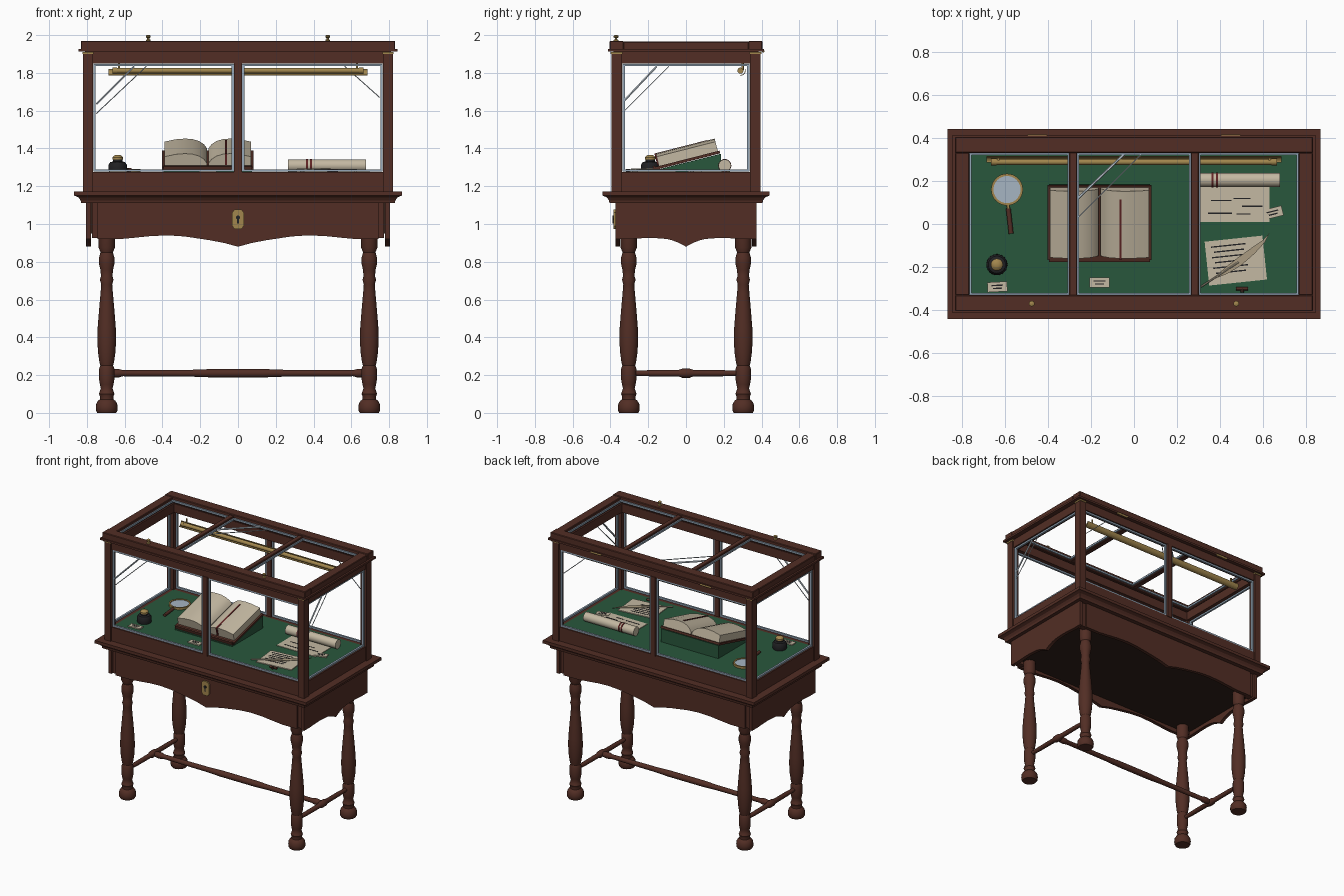
import bpy, bmesh
from math import pi, sin, cos, radians
from mathutils import Matrix, Vector

if "Cube" in bpy.data.objects:
    bpy.data.objects.remove(bpy.data.objects["Cube"])

def material(name, c):
    m = bpy.data.materials.new(name)
    m.diffuse_color = (*c, 1)
    m.use_nodes = True
    m.node_tree.nodes["Principled BSDF"].inputs["Base Color"].default_value = m.diffuse_color
    return m

WOOD = material("wood", (0.085, 0.027, 0.018))
DARK = material("dark_wood", (0.03, 0.015, 0.01))
FELT = material("felt", (0.022, 0.095, 0.045))
PAPER = material("paper", (0.55, 0.48, 0.36))
BRASS = material("brass", (0.36, 0.24, 0.075))
GLASS = material("glass_edge", (0.30, 0.39, 0.48))
SHINE = material("glass_shine", (0.60, 0.68, 0.75))
INK = material("ink", (0.015, 0.015, 0.017))
RED = material("red", (0.12, 0.018, 0.018))
T, R = Matrix.Translation, Matrix.Rotation
UP = R(pi / 2, 4, 'X')   # local y -> z, extrusion along y
SIDE = R(pi / 2, 4, 'Z')
ALONG_X = Matrix(((0, 0, 1, 0), (1, 0, 0, 0), (0, 1, 0, 0), (0, 0, 0, 1)))  # profile in y-z

def finish(name, bm, mat, M=Matrix(), bevel=0, smooth=False):
    bmesh.ops.transform(bm, matrix=M, verts=bm.verts)
    bmesh.ops.recalc_face_normals(bm, faces=bm.faces)
    me = bpy.data.meshes.new(name)
    bm.to_mesh(me)
    bm.free()
    ob = bpy.data.objects.new(name, me)
    bpy.context.collection.objects.link(ob)
    me.materials.append(mat)
    if bevel:
        b = ob.modifiers.new("bevel", 'BEVEL')
        b.width, b.segments = bevel, 1
    if smooth:
        bpy.ops.object.select_all(action='DESELECT')
        ob.select_set(True)
        bpy.context.view_layer.objects.active = ob
        bpy.ops.object.shade_smooth_by_angle(angle=radians(35))
    return ob

def box(name, lo, hi, mat, bevel=0, M=Matrix()):
    lo, hi = Vector(lo), Vector(hi)
    bm = bmesh.new()
    bmesh.ops.create_cube(bm, size=1)
    D = Matrix.Diagonal((*(abs(v) for v in hi - lo), 1))
    return finish(name, bm, mat, M @ T((lo + hi) / 2) @ D, bevel)

def prism(name, pts, depth, mat, M=Matrix(), smooth=False):
    bm = bmesh.new()
    a, b = ([bm.verts.new((x, y, s * depth / 2)) for x, y in pts] for s in (-1, 1))
    bm.faces.new(a)
    bm.faces.new(b)
    for i in range(len(pts)):
        j = (i + 1) % len(pts)
        bm.faces.new((a[i], a[j], b[j], b[i]))
    return finish(name, bm, mat, M, 0, smooth)

def lathe(name, prof, mat, M=Matrix(), n=24, closed=False):
    bm = bmesh.new()
    rings = [[bm.verts.new((r * cos(2 * pi * i / n), r * sin(2 * pi * i / n), z)) for i in range(n)]
             for r, z in prof]
    pairs = list(zip(rings, rings[1:])) + ([(rings[-1], rings[0])] if closed else [])
    for a, b in pairs:
        for i in range(n):
            bm.faces.new((a[i], a[(i + 1) % n], b[(i + 1) % n], b[i]))
    if not closed:
        bm.faces.new(rings[0])
        bm.faces.new(rings[-1])
    return finish(name, bm, mat, M, 0, True)

def rod(name, p, q, r, mat, n=16):
    p, d = Vector(p), Vector(q) - Vector(p)
    return lathe(name, [(r, 0), (r, d.length)], mat, T(p) @ d.to_track_quat('Z', 'Y').to_matrix().to_4x4(), n)

def ring(name, hx, hy, prof, mat, M=Matrix()):
    """Mitred rectangular frame: profile of (outward offset, z)."""
    bm = bmesh.new()
    k = [[bm.verts.new((sx * (hx + o), sy * (hy + o), z)) for o, z in prof]
         for sx, sy in ((-1, -1), (1, -1), (1, 1), (-1, 1))]
    for c in range(4):
        for i in range(len(prof)):
            j, a, b = (i + 1) % len(prof), k[c], k[(c + 1) % 4]
            bm.faces.new((a[i], b[i], b[j], a[j]))
    return finish(name, bm, mat, M)

def rect(o0, o1, z0, z1):
    return [(o0, z0), (o1, z0), (o1, z1), (o0, z1)]

# turned legs and corner blocks
LEG = [(.05, 0), (.057, .012), (.058, .03), (.055, .05), (.046, .064), (.036, .072), (.036, .088), (.041, .1), (.036, .115),
       (.031, .13), (.036, .15), (.04, .175), (.04, .235), (.034, .25), (.039, .27), (.046, .32), (.05, .39),
       (.048, .45), (.041, .54), (.033, .63), (.029, .68), (.036, .705), (.03, .725), (.034, .76), (.041, .79),
       (.041, .82), (.033, .85), (.043, .875), (.043, 1.0)]
for sx in (-1, 1):
    for sy in (-1, 1):
        lathe("leg", LEG, WOOD, T((sx * .695, sy * .303, 0)))
        box("corner_block", (sx * .725, sy * .32, .925), (sx * .772, sy * .362, 1.115), WOOD)

# H stretcher
for sx in (-1, 1):
    lathe("side_stretcher", [(.013, -.28), (.016, -.2), (.017, -.04), (.024, -.02), (.024, .02), (.017, .04),
                             (.016, .2), (.013, .28)], WOOD, T((sx * .695, 0, .21)) @ UP, 16)
lathe("long_stretcher", [(.014, -.69), (.022, -.655), (.022, -.63), (.016, -.61), (.018, -.25), (.022, -.14), (.022, .14),
                         (.018, .25), (.016, .61), (.022, .63), (.022, .655), (.014, .69)],
      WOOD, T((0, 0, .21)) @ R(pi / 2, 4, 'Y'), 16)

# shaped aprons
def apron(name, half, M):
    edge = [(1, .92), (.84, .92), (.74, .927), (.62, .936), (.5, .94), (.38, .934), (.27, .922), (.2, .914), (.1, .9)]
    flat = .3 if half < .5 else 1
    pts = [(u * half, .92 + (z - .92) * (flat if z > .92 else 1)) for u, z in edge]
    prism(name, pts + [(0, .88)] + [(-x, z) for x, z in pts[::-1]] + [(-half, 1.115), (half, 1.115)],
          .025, WOOD, M @ UP)
for s, f, d in ((-1, "front_apron", "left_apron"), (1, "back_apron", "right_apron")):
    apron(f, .745, T((0, s * .362, 0)))
    apron(d, .372, T((s * .791, 0, 0)) @ SIDE)

# lock plate
oct_ = [(.018, -.052), (.031, -.035), (.031, .035), (.018, .052)]
prism("lock_plate", oct_ + [(-x, z) for x, z in oct_[::-1]], .012, BRASS, T((0, -.379, 1.025)) @ UP)
rod("keyhole", (0, -.38, 1.035), (0, -.388, 1.035), .011, INK)
box("keyhole_slot", (-.004, -.388, 1.002), (.004, -.38, 1.035), INK)

# table top with moulded edge, closed box body beneath
ring("top_moulding", .8, .375, [(-.1, 1.11), (.03, 1.11), (.033, 1.125), (.043, 1.14), (.058, 1.147), (.067, 1.15),
                                (.067, 1.172), (-.1, 1.172)], WOOD)
box("underside_body", (-.777, -.349, .95), (.777, .349, 1.165), DARK)
box("felt_deck", (-.77, -.345, 1.165), (.77, .345, 1.275), FELT)

# case frame
ring("base_rail", .81, .385, rect(-.045, 0, 1.17, 1.275), WOOD)
ring("upper_rail", .81, .385, rect(-.045, 0, 1.85, 1.915), WOOD)
for sx in (-1, 1):
    for sy in (-1, 1):
        box("corner_post", (sx * .768, sy * .338, 1.172), (sx * .82, sy * .395, 1.9), WOOD)
        box("post_cap", (sx * .765, sy * .335, 1.9), (sx * .824, sy * .399, 1.91), BRASS)
for s in (-1, 1):
    box("centre_bar", (-.02, s * .36, 1.27), (.02, s * .39, 1.855), WOOD)
    for c in (-.394, .394):
        ring("long_pane_edge", .372, .285, rect(-.012, 0, -.007, .007), GLASS, T((c, s * .372, 1.5625)) @ UP)
    ring("end_pane_edge", .336, .285, rect(-.012, 0, -.007, .007), GLASS, T((s * .795, 0, 1.5625)) @ SIDE @ UP)

# lid
ring("lid_bead", .845, .412, rect(-.06, 0, 1.912, 1.926), WOOD)
for s in (-1, 1):
    box("lid_long_rail", (-.832, s * .33, 1.922), (.832, s * .405, 1.97), WOOD, .004)
    box("lid_end_rail", (s * .765, -.331, 1.922), (s * .832, .331, 1.966), WOOD, .004)
    box("lid_bar", (s * .283 - .018, -.335, 1.925), (s * .283 + .018, .335, 1.96), WOOD, .003)
    ring("lid_pane_edge", .233, .33, rect(-.01, 0, 1.935, 1.948), GLASS, T((s * .533, 0, 0)))
    # knobs and hinges
    lathe("lid_knob", [(.013, 1.968), (.013, 1.974), (.006, 1.978), (.006, 1.984), (.013, 1.989), (.013, 1.996),
                       (.007, 2)], BRASS, T((s * .475, -.37, 0)), 16)
    rod("hinge_barrel", (s * .45 - .045, .409, 1.914), (s * .45 + .045, .409, 1.914), .007, BRASS)
    # lamp brackets and end collars
    rod("lamp_bracket", (s * .63, .3, 1.815), (s * .63, .3, 1.855), .006, BRASS)
    rod("lamp_collar", (s * .64, .288, 1.812), (s * .665, .288, 1.812), .016, BRASS)
ring("lid_pane_edge", .265, .33, rect(-.01, 0, 1.935, 1.948), GLASS)
# lamp tube with curved reflector
rod("lamp_tube", (-.66, .288, 1.812), (.66, .288, 1.812), .014, BRASS)
ANG = [radians(-95 + 16 * i) for i in range(8)]
prism("lamp_reflector", [(.288 + .028 * cos(a), 1.813 + .028 * sin(a)) for a in ANG] +
      [(.288 + .024 * cos(a), 1.813 + .024 * sin(a)) for a in ANG[::-1]], 1.37, BRASS, ALONG_X)

# reflection streaks on the panes
for p, q, r in [((-.75, -.372, 1.635), (-.55, -.372, 1.835), .006), ((-.75, -.372, 1.585), (-.485, -.372, 1.835), .003),
                ((.795, -.325, 1.655), (.795, -.155, 1.835), .006), ((.795, -.325, 1.6), (.795, -.09, 1.835), .003),
                ((.565, .372, 1.835), (.75, .372, 1.67), .003),
                ((-.26, .12, 1.941), (-.045, .325, 1.941), .006), ((-.26, .03, 1.941), (.035, .325, 1.941), .003)]:
    rod("glass_streak", p, q, r, SHINE, 6)

# book stand, cover, pages and ribbon
prism("book_stand", [(-.175, 1.27), (.185, 1.27), (.185, 1.372), (-.175, 1.282)], .47, FELT, T((-.16, 0, 0)) @ ALONG_X)
B = T((-.16, .008, 1.332)) @ R(radians(14.3), 4, 'X')
box("book_cover", (-.242, -.178, -.002), (.242, .178, .013), WOOD, 0, B)
box("stand_ledge", (-.235, -.186, -.003), (.235, -.172, .02), WOOD, 0, B)
PAGE = [(.004, .028), (.02, .05), (.045, .067), (.08, .078), (.12, .081), (.17, .077), (.23, .064)]
for s in (-1, 1):
    prism("pages", [(s * x, z) for x, z in PAGE + [(.23, .013), (.004, .013)]], .322, PAPER, B @ T((0, .008, 0)) @ UP, True)
box("ribbon", (.092, -.157, .079), (.103, .13, .083), RED, 0, B)
box("ribbon_tail", (.092, -.16, .02), (.103, -.153, .083), RED, 0, B)

# inkwell
lathe("inkwell", [(.046, 1.272), (.049, 1.285), (.048, 1.315), (.04, 1.327), (.025, 1.331), (.025, 1.343)], INK,
      T((-.637, -.189, 0)))
lathe("inkwell_cap", [(.028, 1.342), (.028, 1.353), (.02, 1.362), (.008, 1.366)], BRASS, T((-.637, -.189, 0)))

# magnifying glass
M = T((-.59, .16, 1.284))
lathe("magnifier_rim", [(.063, -.008), (.074, -.008), (.074, .008), (.063, .008)], BRASS, M, 32, True)
lathe("magnifier_lens", [(.064, -.003), (.064, .003)], material("lens", (.38, .46, .54)), M, 32)
rod("magnifier_neck", (-.585, .09, 1.284), (-.583, .06, 1.284), .007, BRASS)
rod("magnifier_handle", (-.584, .072, 1.286), (-.571, -.045, 1.286), .011, WOOD)

# rolled scroll
rod("scroll", (.265, .205, 1.309), (.678, .205, 1.309), .033, PAPER, 24)
for x in (.36, .381):
    rod("scroll_band", (x, .205, 1.309), (x + .01, .205, 1.309), .035, RED, 24)

# sheets and cards with ruled strokes: centre, size, turn, strokes, thickness
def sheet(name, x, y, w, d, deg, rows, h=.004):
    S = T((x, y, 1.275)) @ R(radians(deg), 4, 'Z')
    box(name, (-w / 2, -d / 2, 0), (w / 2, d / 2, h), PAPER, 0, S)
    for cx, cy, ln in rows:
        box(name + "_stroke", ((cx - ln / 2) * w, cy * d - .003, h), ((cx + ln / 2) * w, cy * d + .003, h + .0015), INK, 0, S)
sheet("document", .47, .1, .32, .18, 0, [(.1, .1, .25), (-.2, .05, .3), (.25, -.1, .3), (-.22, -.28, .35), (.12, -.3, .2)])
sheet("letter", .473, -.17, .27, .205, 6, [(-.1, .36 - .12 * i, .6 - .08 * (i % 2)) for i in range(6)], .006)
for x, y, deg in ((.645, .052, 14), (-.635, -.292, 3), (-.16, -.272, 0)):
    sheet("label_card", x, y, .092, .046, deg, [(0, .15, .6), (0, -.15, .45)], .008)

# quill and wax stamp
Q = T((.32, -.285, 1.289)) @ R(radians(36.5), 4, 'Z')
side = [(.08, .006), (.13, .015), (.2, .019), (.28, .015), (.35, .007)]
prism("quill_vane", [(.06, 0)] + [(x, -y - .012 * sin(x * 8)) for x, y in side] + [(.395, .012)] +
      [(x, y - .012 * sin(x * 8)) for x, y in side[::-1]], .003, material("feather", (.40, .33, .22)), Q)
rod("quill_shaft", Q @ Vector((-.01, 0, 0)), Q @ Vector((.2, -.012, .003)), .004, PAPER, 8)
rod("stamp_handle", (.475, -.3, 1.283), (.53, -.3, 1.283), .008, WOOD, 12)
rod("stamp_head", (.503, -.318, 1.283), (.503, -.298, 1.283), .008, DARK, 12)
